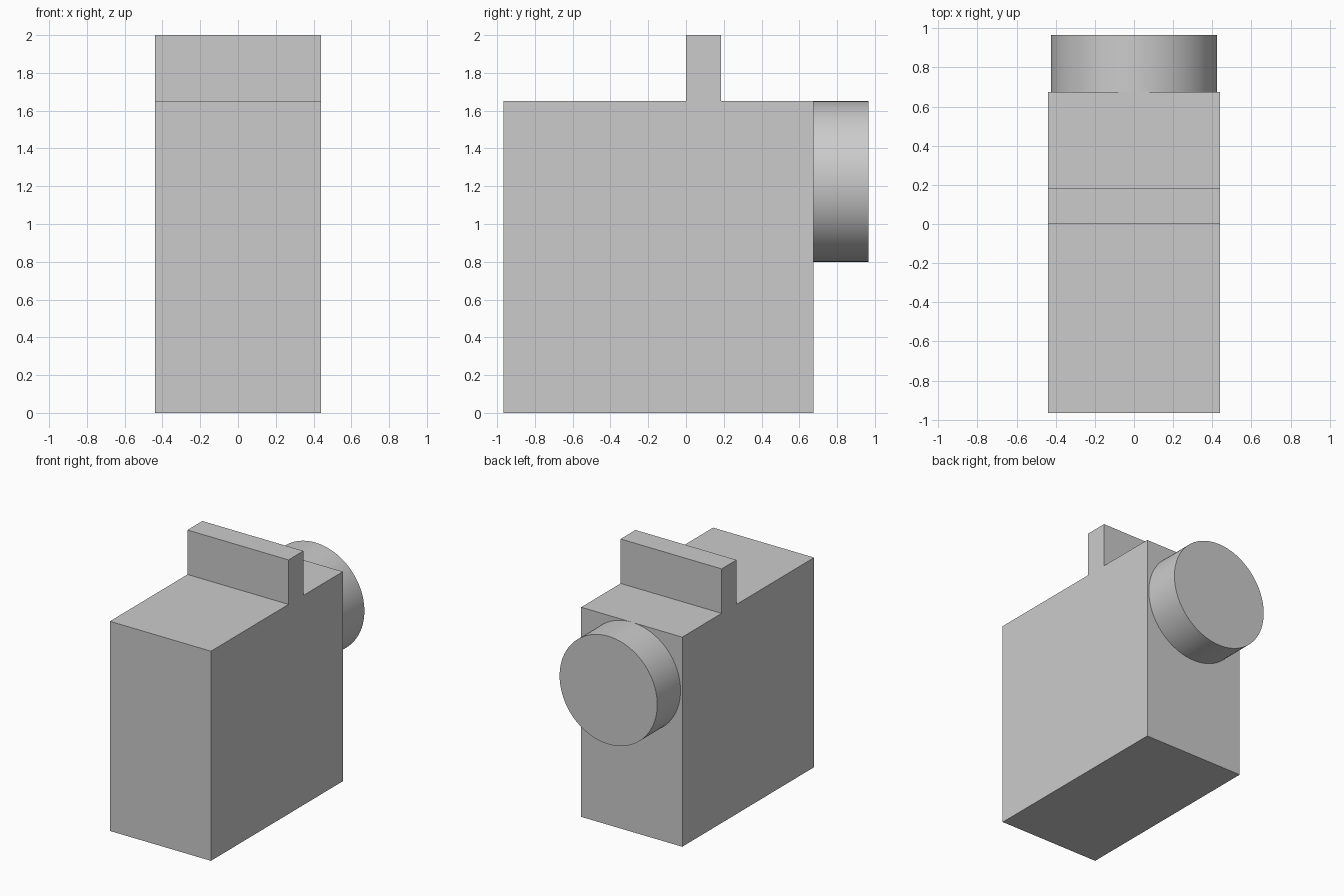
import bpy
import math

cube = bpy.data.objects.get("Cube")
if cube:
    bpy.data.objects.remove(cube, do_unlink=True)

# Single plain grey material
GREY = (0.6, 0.6, 0.6, 1.0)
grey = bpy.data.materials.new("plain_grey")
grey.use_nodes = True
grey.diffuse_color = GREY
grey.node_tree.nodes["Principled BSDF"].inputs["Base Color"].default_value = GREY


def box(name, low, high):
    """Add a box spanning two opposite corners."""
    centre = [(a + b) / 2 for a, b in zip(low, high)]
    bpy.ops.mesh.primitive_cube_add(size=1, location=centre)
    obj = bpy.context.object
    obj.name = name
    obj.scale = [b - a for a, b in zip(low, high)]
    bpy.ops.object.transform_apply(location=False, rotation=False, scale=True)
    obj.data.materials.append(grey)
    return obj


HALF_WIDTH = 0.44
BODY_TOP = 1.65
BODY_BACK = 0.675
BACK = 0.965

# Main block and the upright fin across its top
box("body", (-HALF_WIDTH, -BACK, 0), (HALF_WIDTH, BODY_BACK, BODY_TOP))
box("top_fin", (-HALF_WIDTH, 0, BODY_TOP), (HALF_WIDTH, 0.185, 2))

# Round drum on the back, flush with the top of the body
RADIUS = 0.425
bpy.ops.mesh.primitive_cylinder_add(
    vertices=96, radius=RADIUS, depth=BACK - BODY_BACK,
    location=(0, (BACK + BODY_BACK) / 2, BODY_TOP - RADIUS),
    rotation=(math.pi / 2, 0, 0))
drum = bpy.context.object
drum.name = "back_drum"
drum.data.materials.append(grey)
bpy.ops.object.shade_smooth_by_angle(angle=math.radians(30))
